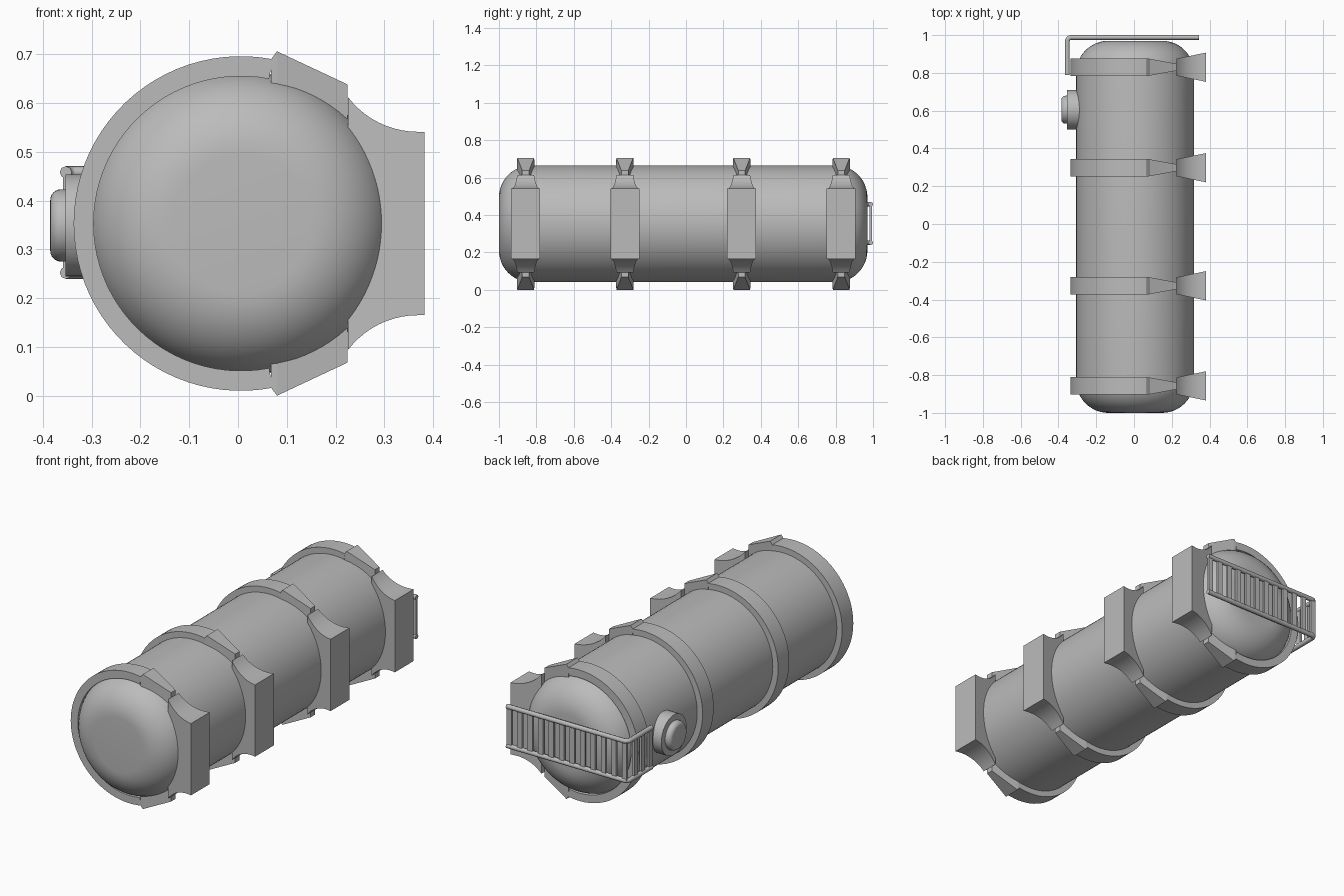
import bpy, bmesh
from math import sin, cos, pi, radians

cube = bpy.data.objects.get("Cube")
if cube:
    bpy.data.objects.remove(cube, do_unlink=True)

grey = bpy.data.materials.new("painted_grey")
grey.use_nodes = True
COLOUR = (0.5, 0.5, 0.5, 1)
grey.diffuse_color = COLOUR
grey.node_tree.nodes["Principled BSDF"].inputs["Base Color"].default_value = COLOUR

CX, CZ = 0.006, 0.353      # tank axis
R_TANK, R_BAND = 0.312, 0.343


def finish(name, bm, smooth=None):
    bmesh.ops.remove_doubles(bm, verts=bm.verts, dist=1e-5)
    bmesh.ops.recalc_face_normals(bm, faces=bm.faces)
    mesh = bpy.data.meshes.new(name)
    bm.to_mesh(mesh)
    bm.free()
    return link(name, mesh, smooth)


def link(name, mesh, smooth=None):
    obj = bpy.data.objects.new(name, mesh)
    bpy.context.collection.objects.link(obj)
    mesh.materials.clear()
    mesh.materials.append(grey)
    if smooth:
        bpy.ops.object.select_all(action='DESELECT')
        obj.select_set(True)
        bpy.context.view_layer.objects.active = obj
        bpy.ops.object.shade_smooth_by_angle(angle=radians(smooth))
    return obj


def lathe(name, profile, centre, axis, steps):
    """Spin (along, radius) points about the x or y axis through centre."""
    bm = bmesh.new()
    pts = []
    for along, radius in profile:
        co = (along, centre[1], centre[2] + radius) if axis == 'x' else \
             (centre[0], along, centre[2] + radius)
        pts.append(bm.verts.new(co))
    edges = [bm.edges.new(pair) for pair in zip(pts, pts[1:])]
    bmesh.ops.spin(bm, geom=pts + edges, cent=centre, steps=steps, angle=2 * pi,
                   axis=(1, 0, 0) if axis == 'x' else (0, 1, 0))
    return finish(name, bm, 30)


def strip(name, outer, inner, y, width, smooth=None):
    """Solid between two x-z curves; width(x) gives its depth along y."""
    bm = bmesh.new()
    rings = []
    for o, i in zip(outer, inner):
        rings.append([bm.verts.new((p[0], y + s * width(p[0]) / 2, p[1]))
                      for p, s in ((o, -1), (o, 1), (i, 1), (i, -1))])
    for a, b in zip(rings, rings[1:]):
        for k in range(4):
            n = (k + 1) % 4
            bm.faces.new((a[k], a[n], b[n], b[k]))
    bm.faces.new(rings[0])
    bm.faces.new(rings[-1])
    return finish(name, bm, smooth)


def box(bm, centre, size):
    verts = bmesh.ops.create_cube(bm, size=1)["verts"]
    bmesh.ops.scale(bm, vec=size, verts=verts)
    bmesh.ops.translate(bm, vec=centre, verts=verts)


def arc(radius, start, end, count, cx=CX, cz=CZ):
    angles = [radians(start + (end - start) * k / count) for k in range(count + 1)]
    return [(cx + radius * cos(a), cz + radius * sin(a)) for a in angles]


def flip(points):
    return [(x, 2 * CZ - z) for x, z in points]


# Tank with rounded ends
CORNER = 0.17
front = [(y, r) for r, y in arc(CORNER, -90, 0, 12, R_TANK - CORNER, CORNER - 1)]
back = [(y, r) for r, y in arc(CORNER, 0, 90, 12, R_TANK - CORNER, 0.97 - CORNER)]
lathe("tank", [(-1, 0)] + front + back + [(0.97, 0)], (CX, 0, CZ), 'y', 96)

# Straps, lugs and feet
lug_top = [(0.068, 0.69), (0.08, 0.706), (0.225, 0.638)]
lug_base = [(0.068, 0.64), (0.08, 0.64), (0.225, 0.55)]
foot_top = arc(0.18, 217, 270, 10, 0.369, 0.721) + [(0.382, 0.541)]


def lug_width(x):
    return 0.092 - 0.055 * max(0, x - 0.075) / 0.15


def foot_width(x):
    return 0.09 + 0.065 * (x - 0.225) / 0.157


for number, y in enumerate((-0.857, -0.327, 0.298, 0.83), 1):
    strip(f"strap_{number}", arc(R_BAND, 79, 281, 48), arc(R_TANK - 0.01, 79, 281, 48),
          y, lambda x: 0.092, 30)
    strip(f"upper_lug_{number}", lug_top, lug_base, y, lug_width)
    strip(f"lower_lug_{number}", flip(lug_top), flip(lug_base), y, lug_width)
    strip(f"foot_{number}", foot_top, flip(foot_top), y, foot_width, 30)

# Side port with a rounded cap
PORT = (0, 0.605, 0.349)
lathe("port_flange", [(-0.27, 0), (-0.27, 0.105), (-0.354, 0.105), (-0.354, 0)], PORT, 'x', 40)
dome = [(x, r) for r, x in arc(0.022, 0, -90, 6, 0.052, -0.363)]
lathe("port_cap", [(-0.34, 0), (-0.34, 0.074)] + dome + [(-0.385, 0)], PORT, 'x', 40)

# Guard rails around the back corner
SIDE_X, BACK_Y, END_X, END_Y = -0.353, 0.9875, 0.345, 0.79
LOW, HIGH = 0.252, 0.458
bend = arc(0.02, 180, 90, 5, SIDE_X + 0.02, BACK_Y - 0.02)
path = [(SIDE_X, END_Y)] + bend + [(END_X, BACK_Y)]
for name, z in (("lower_rail", LOW), ("upper_rail", HIGH)):
    curve = bpy.data.curves.new(name + "_path", 'CURVE')
    curve.dimensions = '3D'
    curve.bevel_depth = 0.0125
    curve.bevel_resolution = 2
    curve.use_fill_caps = True
    spline = curve.splines.new('POLY')
    spline.points.add(len(path) - 1)
    for point, (x, y) in zip(spline.points, path):
        point.co = (x, y, z, 1)
    temp = bpy.data.objects.new(name + "_path", curve)
    bpy.context.collection.objects.link(temp)
    graph = bpy.context.evaluated_depsgraph_get()
    mesh = bpy.data.meshes.new_from_object(temp.evaluated_get(graph))
    bpy.data.objects.remove(temp, do_unlink=True)
    link(name, mesh, 50)

# Upright slats between the rails
bm = bmesh.new()
middle, height = (LOW + HIGH) / 2, HIGH - LOW
for k in range(12):
    x = SIDE_X + 0.015 + k * (END_X - SIDE_X - 0.03) / 11
    box(bm, (x, BACK_Y, middle), (0.028, 0.012, height))
for k in range(3):
    box(bm, (SIDE_X, END_Y + 0.015 + k * 0.06, middle), (0.012, 0.028, height))
finish("guard_slats", bm)
